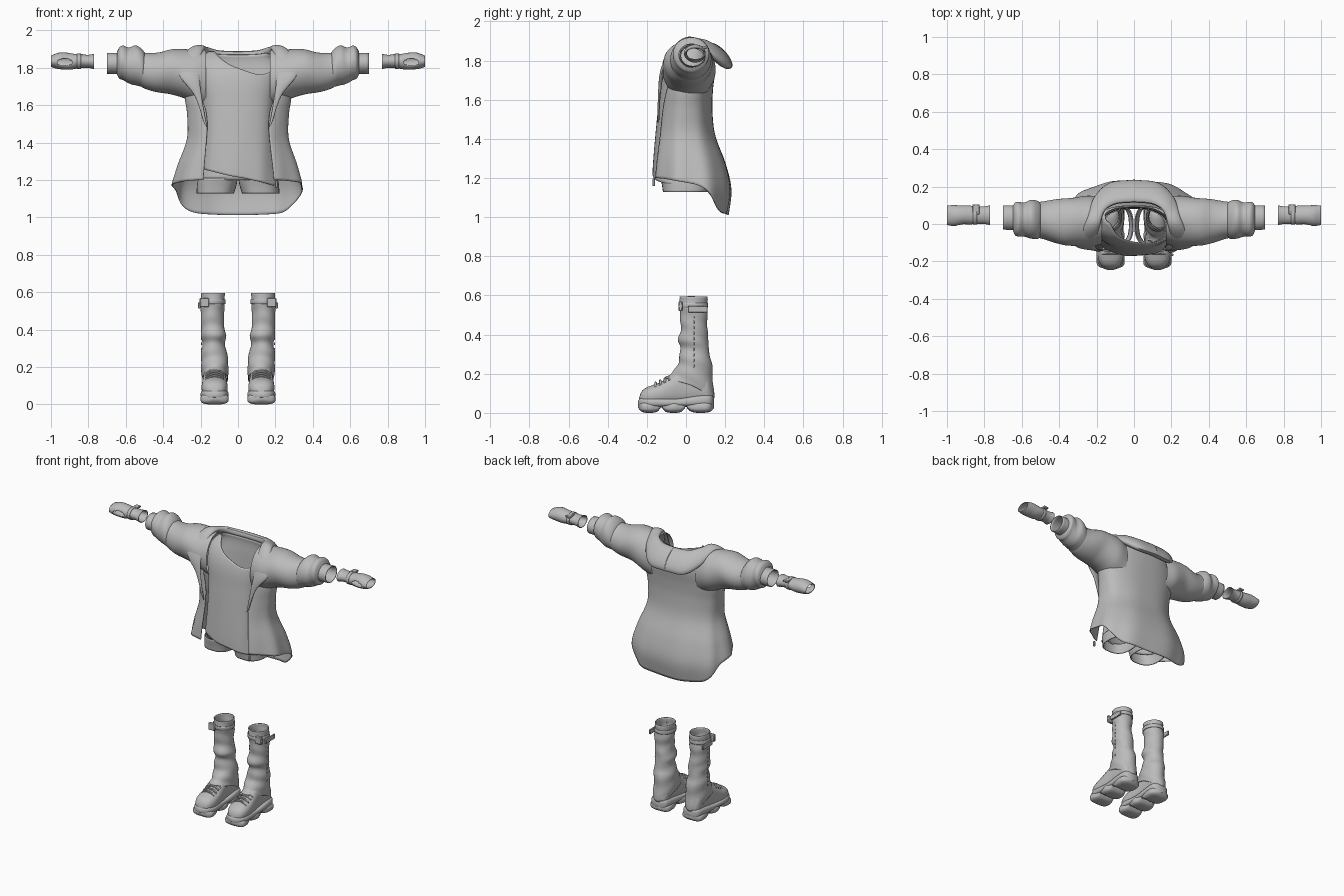
import bpy, bmesh, math
from mathutils import Vector

cube = bpy.data.objects.get("Cube")
if cube:
    bpy.data.objects.remove(cube, do_unlink=True)

grey = bpy.data.materials.new("plain grey")
grey.use_nodes = True
grey.diffuse_color = (0.5, 0.5, 0.5, 1)
grey.node_tree.nodes["Principled BSDF"].inputs["Base Color"].default_value = grey.diffuse_color


def at(rows, t):
    """Smooth interpolation of rows whose first value is the position."""
    last = len(rows) - 1
    t = min(max(t, rows[0][0]), rows[last][0])
    i = 0
    while i < last - 1 and t > rows[i + 1][0]:
        i += 1
    step = rows[i + 1][0] - rows[i][0]
    f = (t - rows[i][0]) / step

    def slope(j, c):
        a, b = rows[max(j - 1, 0)], rows[min(j + 1, last)]
        return (b[c] - a[c]) / (b[0] - a[0]) * step
    h = f * f * (3 - 2 * f)
    return [rows[i][c] * (1 - h) + rows[i + 1][c] * h
            + slope(i, c) * f * (1 - f) ** 2 - slope(i + 1, c) * f * f * (1 - f)
            for c in range(1, len(rows[0]))]


def power(value, p):
    return math.copysign(abs(value) ** p, value)


def finish(name, bm, mirror=False, thick=0.0):
    bmesh.ops.recalc_face_normals(bm, faces=bm.faces)
    mesh = bpy.data.meshes.new(name)
    bm.to_mesh(mesh)
    bm.free()
    mesh.materials.append(grey)
    ob = bpy.data.objects.new(name, mesh)
    bpy.context.collection.objects.link(ob)
    if mirror:
        ob.modifiers.new("both sides", "MIRROR").use_clip = False
    if thick:
        mod = ob.modifiers.new("cloth thickness", "SOLIDIFY")
        mod.thickness, mod.offset = thick, -1
    bpy.ops.object.select_all(action="DESELECT")
    ob.select_set(True)
    bpy.context.view_layer.objects.active = ob
    bpy.ops.object.shade_smooth_by_angle(angle=math.radians(40))
    return ob


def grid(name, point, nu, nv, closed=True, caps=False, hole=None, **kw):
    """Skin a surface point(u, v); u runs around, v runs along."""
    bm = bmesh.new()
    cols = nu if closed else nu + 1
    rings = [[bm.verts.new(point(i / nu, j / nv)) for i in range(cols)] for j in range(nv + 1)]
    for low, high in zip(rings, rings[1:]):
        for i in range(nu):
            k = (i + 1) % cols
            bm.faces.new((low[i], low[k], high[k], high[i]))
    if caps:
        bm.faces.new(rings[0])
        bm.faces.new(rings[-1])
    if hole:
        gone = [f for f in bm.faces if hole(f.calc_center_median())]
        bmesh.ops.delete(bm, geom=gone, context="FACES")
    return finish(name, bm, **kw)


def tube(name, axis, rows, nv=24, nu=32, p=1.0, fold=0.0, twist=60, warp=None, **kw):
    """Tube along an axis; rows are position, then low and high of the two other axes."""
    def point(u, v):
        t = rows[0][0] + v * (rows[-1][0] - rows[0][0])
        a0, a1, b0, b1 = at(rows, t)
        ang = math.tau * u
        r = 1 + fold * (math.sin(twist * t + 2 * math.sin(ang)) + 0.6 * math.sin(3 * ang + twist * t / 2))
        co = [(a0 + a1) / 2 + (a1 - a0) / 2 * r * power(math.cos(ang), p),
              (b0 + b1) / 2 + (b1 - b0) / 2 * r * power(math.sin(ang), p)]
        co.insert("xyz".index(axis), t)
        return warp(Vector(co)) if warp else Vector(co)
    return grid(name, point, nu, nv, **kw)


def box(name, centre, size, **kw):
    bm = bmesh.new()
    bmesh.ops.create_cube(bm, size=1)
    for v in bm.verts:
        v.co = Vector(centre) + v.co * Vector(size)
    bmesh.ops.bevel(bm, geom=bm.edges[:], offset=min(size) * 0.2, segments=1, affect="EDGES")
    return finish(name, bm, **kw)


def garment(name, rows, top, hem, opening=None, fold=0.0, p=0.85, **kw):
    """Body cloth; rows are height, half width, front and back. Angle zero is the front."""
    def point(u, v):
        nominal = math.tau * u
        z = top(nominal) * (1 - v) + hem(nominal) * v
        w, front, back = at(rows, z)
        start = 0
        if opening:
            start = math.asin(min(0.99, at(opening, z)[0] / w) ** (1 / p))
        a = start + u * (math.tau - 2 * start)
        r = 1 + fold * v * v * math.sin(9 * a + 3 * v)
        return Vector((w * r * power(math.sin(a), p),
                       (front + back) / 2 - (back - front) / 2 * r * power(math.cos(a), p), z))
    return grid(name, point, 96, 48, closed=not opening, thick=0.006, **kw)


# Open long jacket with a dropped back hem
jacket = [(1.0, .35, -.165, .215), (1.14, .354, -.178, .232), (1.27, .322, -.172, .205),
          (1.42, .272, -.155, .15), (1.55, .272, -.14, .135), (1.65, .285, -.128, .138),
          (1.75, .275, -.115, .148), (1.85, .235, -.075, .135), (1.9, .19, -.02, .11)]
edge = [(1.0, .2), (1.2, .19), (1.47, .165), (1.57, .172), (1.65, .2), (1.75, .225), (1.9, .17)]
drop = [(0, 1.2), (.5, 1.15), (.8, 1.035), (1, 1.012)]
garment("jacket_body", jacket, lambda a: 1.895 - 0.02 * max(0, -math.cos(a)),
        lambda a: at(drop, (1 - math.cos(a)) / 2)[0], opening=edge, fold=0.02)

# Hood folded down over the shoulders, running into wide lapels
hood = [(0, 0, .12, 1.885, 0, .232, 1.762, .034), (1, .1, .11, 1.89, .13, .215, 1.765, .033),
        (2, .16, .07, 1.908, .21, .14, 1.82, .026), (3, .18, 0, 1.905, .25, .03, 1.9, .02),
        (4, .198, -.065, 1.85, .29, -.055, 1.855, .016), (5, .205, -.12, 1.74, .315, -.115, 1.765, .012),
        (6, .19, -.138, 1.62, .232, -.133, 1.65, .007), (7, .165, -.142, 1.48, .18, -.14, 1.5, .004)]


def hood_point(u, v):
    c = at(hood, v * 7)
    inner, outer = Vector(c[:3]), Vector(c[3:6])
    a = math.tau * u
    along = Vector(at(hood, v * 7 + .05)[:3]) - Vector(at(hood, v * 7 - .05)[:3])
    normal = along.cross(outer - inner).normalized()
    return inner.lerp(outer, (1 - math.cos(a)) / 2) + normal * c[6] * math.sin(a)


grid("hood", hood_point, 20, 56, mirror=True)

# Sleeves with pushed-up cuffs and a shirt cuff below
tube("sleeve", "x", [(.17, -.11, .14, 1.58, 1.89), (.24, -.118, .15, 1.615, 1.9),
     (.3, -.12, .148, 1.645, 1.902), (.36, -.115, .138, 1.658, 1.897), (.42, -.1, .128, 1.668, 1.885),
     (.5, -.08, .12, 1.69, 1.88), (.53, -.075, .12, 1.705, 1.89)],
     nv=48, nu=48, fold=0.022, twist=34, mirror=True)
tube("sleeve_roll", "x", [(.49, -.06, .105, 1.72, 1.865), (.51, -.08, .122, 1.698, 1.893),
     (.55, -.075, .128, 1.705, 1.92), (.585, -.068, .118, 1.72, 1.91), (.615, -.068, .12, 1.735, 1.918),
     (.635, -.06, .115, 1.742, 1.908), (.648, -.035, .095, 1.765, 1.885)],
     nv=40, nu=48, fold=0.022, twist=60, mirror=True)
tube("inner_cuff", "x", [(.6, -.035, .1, 1.765, 1.88), (.7, -.03, .1, 1.768, 1.88)],
     nv=6, mirror=True, thick=0.005)

# Loose top with a lopsided neckline and slanted hem
top_rows = [(1.16, .212, -.172, .1), (1.27, .2, -.168, .1), (1.45, .188, -.153, .09),
            (1.6, .19, -.138, .09), (1.75, .208, -.118, .095), (1.84, .2, -.075, .1), (1.895, .15, -.01, .09)]
garment("loose_top", top_rows,
        lambda a: 1.89 - .125 * max(0, math.cos(a - .55)) ** 2 - .02 * max(0, -math.cos(a)),
        lambda a: 1.215 - .048 * math.sin(a), fold=0.012)
box("hem_zip_pull", (.205, -.165, 1.178), (.012, .012, .04))

# Shorts
tube("shorts_waist", "z", [(1.2, -.215, .215, -.13, .12), (1.4, -.17, .17, -.115, .085)],
     nv=8, p=.85, thick=0.005)
tube("shorts_leg", "z", [(1.128, .02, .222, -.118, .11), (1.16, .012, .22, -.124, .115),
     (1.21, .002, .214, -.13, .12)], nv=8, p=.8, fold=.01, mirror=True, thick=0.006)

# Fingerless gloves with a thumb opening and wrist strap
tube("glove", "x", [(.77, -.005, .1, 1.793, 1.875), (.8, 0, .095, 1.8, 1.87), (.85, 0, .095, 1.797, 1.872),
     (.91, -.005, .1, 1.79, 1.88), (.96, -.01, .1, 1.793, 1.88), (1.0, -.005, .1, 1.805, 1.866)],
     nv=40, nu=40, fold=.015, mirror=True, thick=0.004,
     hole=lambda c: c.y < .04 and ((c.x - .925) / .042) ** 2 + ((c.z - 1.828) / .02) ** 2 < 1)
tube("glove_strap", "x", [(.84, -.004, .099, 1.793, 1.876), (.86, -.004, .099, 1.793, 1.876)],
     nv=2, mirror=True, thick=0.004)
box("glove_buckle", (.845, .078, 1.866), (.036, .055, .014), mirror=True)


# Leg warmers that sag at the heel and lift over the instep
def sag(co):
    if co.z < .26:
        co.z -= (.26 - co.z) * (4.6 if co.y > .03 else 2.6) * (co.y - .03)
    return co


tube("leg_warmer", "z", [(.14, .052, .193, -.105, .146), (.18, .052, .195, -.075, .14),
     (.24, .052, .197, -.045, .133), (.28, .062, .197, -.035, .125), (.33, .07, .19, -.028, .116),
     (.37, .063, .197, -.04, .116), (.43, .076, .197, -.027, .108), (.5, .073, .2, -.03, .11),
     (.595, .07, .197, -.035, .108)], nv=56, fold=.025, twist=75, warp=sag, mirror=True, thick=0.006)
tube("leg_strap", "z", [(.538, .066, .204, -.038, .113), (.562, .066, .202, -.039, .112)],
     nv=3, mirror=True, thick=0.004)
box("leg_buckle", (.18, -.028, .545), (.05, .02, .05), mirror=True)
box("strap_end", (.207, .06, .53), (.012, .1, .032), mirror=True)
for i in range(10):
    box("side_zip_tooth", (.196, .04, .24 + .028 * i), (.006, .005, .014), mirror=True)

# Chunky shoes: upper, midsole, tread lobes, laces
tube("shoe_upper", "y", [(-.24, .112, .138, .055, .075), (-.23, .085, .165, .04, .105),
     (-.205, .066, .185, .035, .128), (-.17, .056, .194, .035, .142), (-.13, .056, .194, .035, .157),
     (-.08, .06, .19, .035, .19), (-.02, .065, .185, .035, .23), (.06, .065, .185, .035, .25),
     (.11, .07, .18, .035, .2), (.135, .09, .16, .045, .13)], nv=48, p=.85, caps=True, mirror=True)
tube("midsole", "y", [(-.246, .11, .14, .04, .06), (-.235, .08, .17, .03, .075),
     (-.21, .06, .19, .026, .08), (-.17, .05, .2, .026, .08), (-.05, .057, .195, .03, .075),
     (.06, .055, .195, .03, .092), (.115, .062, .188, .028, .097), (.135, .08, .17, .03, .09),
     (.144, .11, .14, .04, .075)], nv=48, p=.65, caps=True, mirror=True)
for name, y0, y1, tip in (("toe_tread", -.244, -.13, .11), ("middle_tread", -.122, -.005, .065),
                          ("heel_tread", .005, .144, .065)):
    d = (y1 - y0) / 2
    far = .11 if y1 > .1 else .065
    tube(name, "y", [(y0, tip, .25 - tip, .025, .045), (y0 + d * .3, .06, .19, .006, .055),
         (y0 + d, .05, .2, 0, .06), (y1 - d * .3, .06, .19, .006, .055), (y1, far, .25 - far, .025, .045)],
         nv=18, p=.65, caps=True, mirror=True)


def arch(co):
    co.z -= 9 * (co.x - .125) ** 2
    return co


for i in range(4):
    y, z = -.155 + .024 * i, .146 + .011 * i
    tube("lace", "x", [(.075, y - .007, y + .007, z, z + .014), (.175, y - .007, y + .007, z, z + .014)],
         nv=10, nu=8, warp=arch, caps=True, mirror=True)
